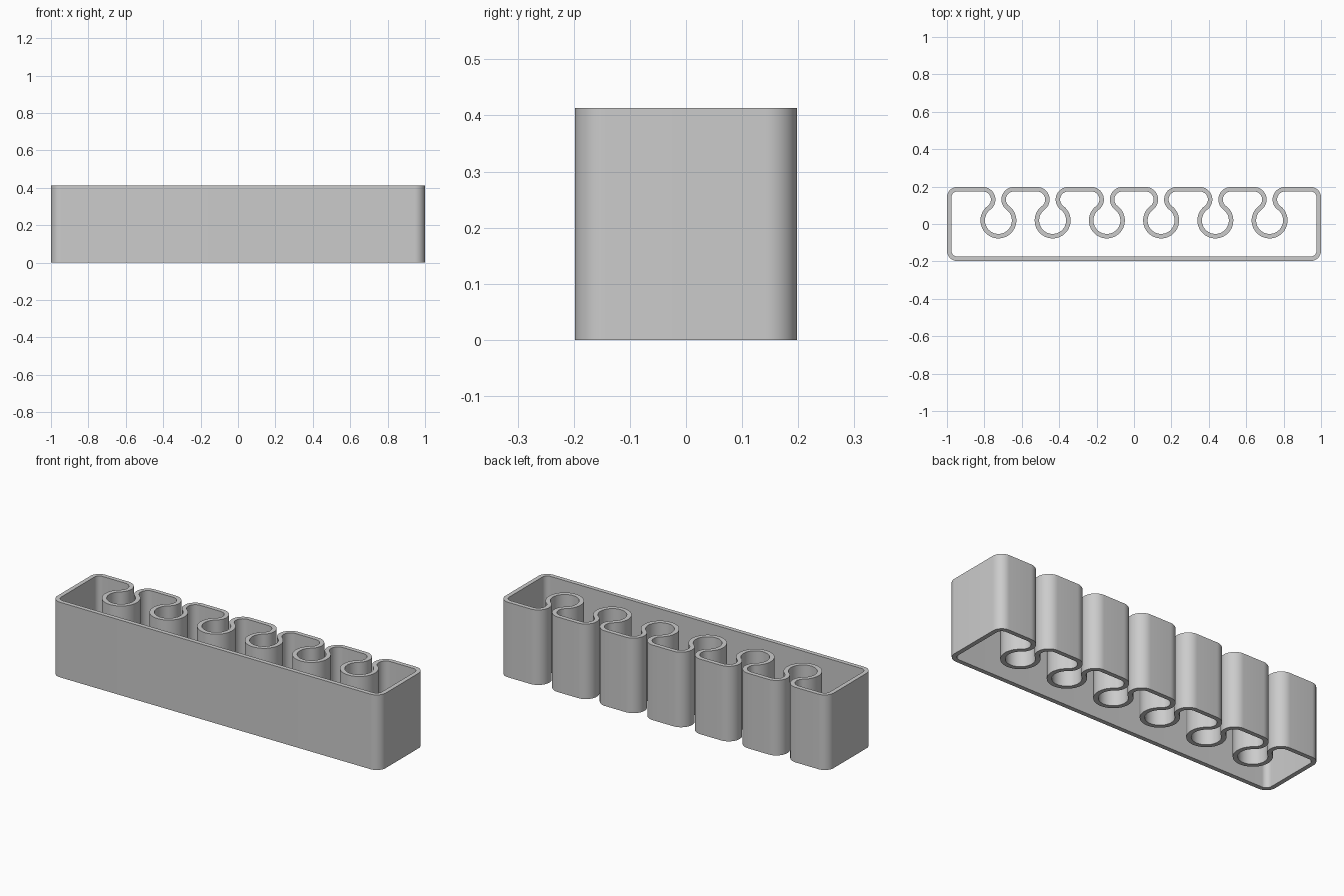
import bpy
import bmesh
from math import pi, sin, cos, atan2, sqrt, radians

default = bpy.data.objects.get("Cube")
if default:
    bpy.data.objects.remove(default, do_unlink=True)

# Overall dimensions
HALF_X, HALF_Y, HEIGHT = 1.0, 0.198, 0.413
WALL = 0.024
CORNER = 0.055
SLOTS, PITCH = 6, 0.29
HOLE_R, HOLE_Y = 0.072, 0.019
HALF_GAP = 0.016

# Radius of the rounded lip that is tangent to the back wall and to the hole
rise = HALF_Y - HOLE_Y
b = rise + HOLE_R - HALF_GAP
LIP = b - sqrt(b * b - (rise ** 2 + HALF_GAP ** 2 - HOLE_R ** 2))
LIP_X, LIP_Y = LIP + HALF_GAP, HALF_Y - LIP
PHI = atan2(LIP_Y - HOLE_Y, LIP_X)


def arc(cx, cy, r, start, end, steps):
    angles = [start + (end - start) * i / steps for i in range(steps + 1)]
    return [(cx + r * cos(a), cy + r * sin(a)) for a in angles]


def outline(inset):
    """Closed wall outline, moved inward by inset."""
    x, y, r = HALF_X - CORNER, HALF_Y - CORNER, CORNER - inset
    pts = arc(-x, -y, r, pi, 1.5 * pi, 12)
    pts += arc(x, -y, r, -pi / 2, 0, 12)
    pts += arc(x, y, r, 0, pi / 2, 12)
    for i in reversed(range(SLOTS)):
        cx = (i - (SLOTS - 1) / 2) * PITCH
        pts += arc(cx + LIP_X, LIP_Y, LIP - inset, pi / 2, pi + PHI, 20)
        pts += arc(cx, HOLE_Y, HOLE_R + inset, PHI, -pi - PHI, 48)
        pts += arc(cx - LIP_X, LIP_Y, LIP - inset, -PHI, pi / 2, 20)
    pts += arc(-x, y, r, pi / 2, pi, 12)
    return pts


# Continuous wall, open at top and bottom
bm = bmesh.new()
loops = [[bm.verts.new((x, y, z)) for x, y in outline(inset)]
         for inset, z in ((0, 0), (0, HEIGHT), (WALL, HEIGHT), (WALL, 0))]
count = len(loops[0])
for k in range(4):
    low, high = loops[k], loops[(k + 1) % 4]
    for i in range(count):
        j = (i + 1) % count
        bm.faces.new((low[i], low[j], high[j], high[i]))
bmesh.ops.remove_doubles(bm, verts=bm.verts, dist=0.0001)
bmesh.ops.recalc_face_normals(bm, faces=bm.faces)
mesh = bpy.data.meshes.new("slotted_holder_wall")
bm.to_mesh(mesh)
bm.free()

holder = bpy.data.objects.new("slotted_holder_wall", mesh)
bpy.context.collection.objects.link(holder)

# Plain grey material
grey = bpy.data.materials.new("light_grey")
grey.use_nodes = True
color = (0.6, 0.6, 0.6, 1)
grey.diffuse_color = color
grey.node_tree.nodes["Principled BSDF"].inputs["Base Color"].default_value = color
mesh.materials.append(grey)

# Smooth curves with crisp rims
bpy.ops.object.select_all(action="DESELECT")
holder.select_set(True)
bpy.context.view_layer.objects.active = holder
bpy.ops.object.shade_smooth_by_angle(angle=radians(30))
